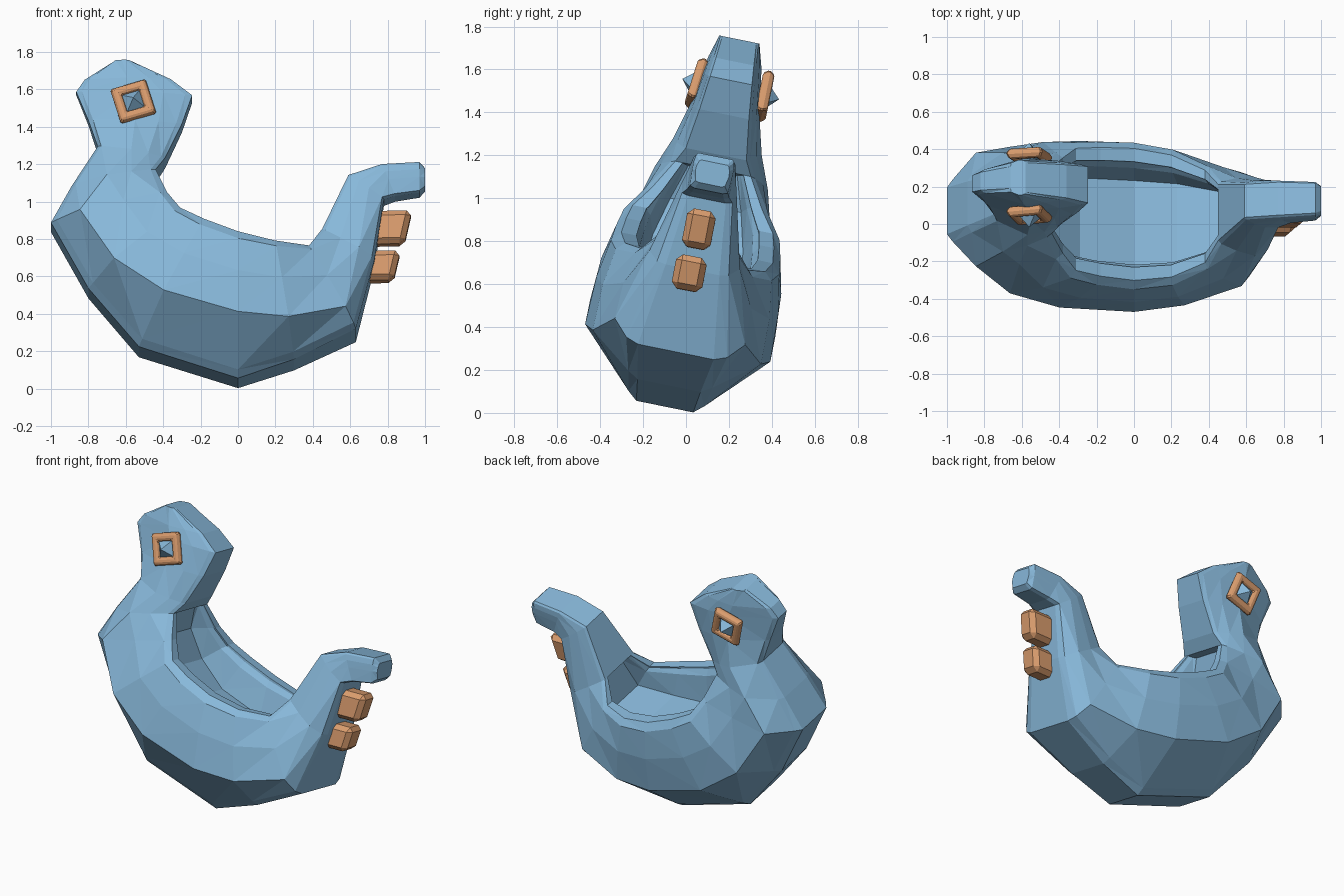
import bpy, bmesh, math
from mathutils import Vector, Quaternion, Matrix

cube = bpy.data.objects.get("Cube")
if cube:
    bpy.data.objects.remove(cube, do_unlink=True)


def material(name, colour):
    m = bpy.data.materials.new(name)
    m.use_nodes = True
    m.diffuse_color = (*colour, 1)
    m.node_tree.nodes["Principled BSDF"].inputs["Base Color"].default_value = (*colour, 1)
    return m


BLUE = material("sky blue", (0.245, 0.48, 0.70))
ORANGE = material("clay orange", (0.70, 0.335, 0.155))

# The whole figure rolls towards its left side
ROLL = Matrix.Translation((0, -0.105, 0)) @ Matrix.Rotation(math.radians(-11.5), 4, 'X')


def loft(name, rings, mat):
    """Skin closed rings of points and cap both ends."""
    bm = bmesh.new()
    loops = [[bm.verts.new(p) for p in ring] for ring in rings]
    n = len(loops[0])
    for a, b in zip(loops, loops[1:]):
        for i in range(n):
            j = (i + 1) % n
            bm.faces.new((a[i], a[j], b[j], b[i]))
    bm.faces.new(loops[0])
    bm.faces.new(loops[-1])
    bmesh.ops.recalc_face_normals(bm, faces=bm.faces)
    bmesh.ops.triangulate(bm, faces=bm.faces)
    mesh = bpy.data.meshes.new(name)
    bm.to_mesh(mesh)
    bm.free()
    mesh.materials.append(mat)
    ob = bpy.data.objects.new(name, mesh)
    bpy.context.collection.objects.link(ob)
    return ob


def ring(inner, outer, profile):
    """Symmetric section; profile holds (half width, fraction from inner to outer)."""
    inner, outer = Vector(inner), Vector(outer)
    half = [(w, inner + (outer - inner) * t) for w, t in profile]
    full = half + [(-w, p) for w, p in reversed(half)]
    return [ROLL @ Vector((p.x, w, p.y)) for w, p in full]


# Crown to tail tip: inner point, outer point, three half widths, chine fraction
stations = [
    ((-0.58, 1.775), (-0.66, 1.775), (0.09, 0.095, 0.08), 0.5),
    ((-0.36, 1.67), (-0.82, 1.675), (0.10, 0.125, 0.065), 0.5),
    ((-0.245, 1.58), (-0.865, 1.61), (0.11, 0.14, 0.06), 0.5),
    ((-0.30, 1.42), (-0.80, 1.45), (0.13, 0.165, 0.09), 0.5),
    ((-0.39, 1.23), (-0.75, 1.30), (0.16, 0.21, 0.14), 0.5),
    ((-0.44, 1.16), (-0.89, 1.08), (0.20, 0.27, 0.16), 0.58),
    ((-0.38, 1.02), (-1.00, 0.88), (0.29, 0.31, 0.17), 0.75),
    ((-0.31, 0.92), (-0.80, 0.52), (0.37, 0.40, 0.18), 0.72),
    ((-0.18, 0.855), (-0.53, 0.20), (0.39, 0.44, 0.19), 0.62),
    ((0.00, 0.785), (0.00, 0.03), (0.40, 0.44, 0.18), 0.6),
    ((0.20, 0.74), (0.30, 0.13), (0.37, 0.40, 0.20), 0.7),
    ((0.38, 0.73), (0.63, 0.29), (0.28, 0.31, 0.24), 0.78),
    ((0.45, 0.84), (0.73, 0.68), (0.17, 0.215, 0.17), 0.7),
    ((0.59, 1.147), (0.78, 1.015), (0.10, 0.13, 0.12), 0.58),
    ((0.77, 1.207), (0.84, 1.035), (0.10, 0.105, 0.10), 0.5),
    ((0.97, 1.22), (0.97, 1.055), (0.09, 0.095, 0.09), 0.5),
    ((1.00, 1.19), (1.00, 1.085), (0.07, 0.08, 0.07), 0.5),
]
body = loft("body", [
    ring(i, o, [(a * 0.9, 0), (a, 0.06), ((a + b) * 0.515, t / 2), (b, t), (c, 0.95), (c * 0.75, 1)])
    for i, o, (a, b, c), t in stations], BLUE)

# Hollow seat between neck and tail
depths = (0.10, 0.24, 0.29, 0.31, 0.31, 0.31, 0.31, 0.2)
cutter = loft("hollow_cutter", [
    ring(i, o, [(w[0] * 0.72, -0.2), (w[0] * 0.72, 0.02),
                (w[0] * 0.66, 0.07), (w[0] * 0.58, d)])
    for (i, o, w, t), d in zip(stations[5:13], depths)], BLUE)
cutter.hide_render = True
cut = body.modifiers.new("hollow", 'BOOLEAN')
cut.operation = 'DIFFERENCE'
cut.solver = 'EXACT'
cut.object = cutter
bpy.context.view_layer.objects.active = body
bpy.ops.object.modifier_apply(modifier=cut.name)
bpy.data.objects.remove(cutter, do_unlink=True)


# Square rimmed eyes with pyramid pupils
def eye(side, centre, normal, spin):
    normal = Vector(normal).normalized()
    rot = normal.to_track_quat('Z', 'Y') @ Quaternion((0, 0, 1), math.radians(spin))
    bpy.ops.mesh.primitive_torus_add(major_segments=4, minor_segments=6,
                                     major_radius=0.102, minor_radius=0.042)
    rim = bpy.context.object
    rim.name = side + "_eye_rim"
    rim.scale.z = 0.75
    rim.data.materials.append(ORANGE)
    bpy.ops.mesh.primitive_cone_add(vertices=4, radius1=0.09, depth=0.08)
    pupil = bpy.context.object
    pupil.name = side + "_pupil"
    pupil.data.materials.append(BLUE)
    for ob, out in ((rim, 0), (pupil, 0.03)):
        ob.rotation_mode = 'QUATERNION'
        ob.rotation_quaternion = rot
        ob.location = Vector(centre) + normal * out
        for f in ob.data.polygons:
            f.use_smooth = False
    bevel = rim.modifiers.new("soft_corners", 'BEVEL')
    bevel.width = 0.008
    bevel.segments = 1


eye("right", (-0.56, 0.05, 1.535), (0, -0.95, 0.3), 62)
eye("left", (-0.56, 0.365, 1.475), (0, 0.97, -0.2), 28)

# Chunky blocks behind the tail, with slanted ends
for name, place, size in (("upper_tail_block", (0.80, 0.06, 0.855), (0.22, 0.135, 0.18)),
                          ("lower_tail_block", (0.75, 0.015, 0.65), (0.20, 0.145, 0.16))):
    bpy.ops.mesh.primitive_cube_add(size=1, location=place)
    block = bpy.context.object
    block.name = name
    for v in block.data.vertices:
        v.co.x += 0.2 * v.co.z
        v.co = [c * s for c, s in zip(v.co, size)]
    block.rotation_euler = (math.radians(-11), math.radians(-1), 0)
    block.data.materials.append(ORANGE)
    bevel = block.modifiers.new("chamfer", 'BEVEL')
    bevel.width = 0.028
    bevel.segments = 1
